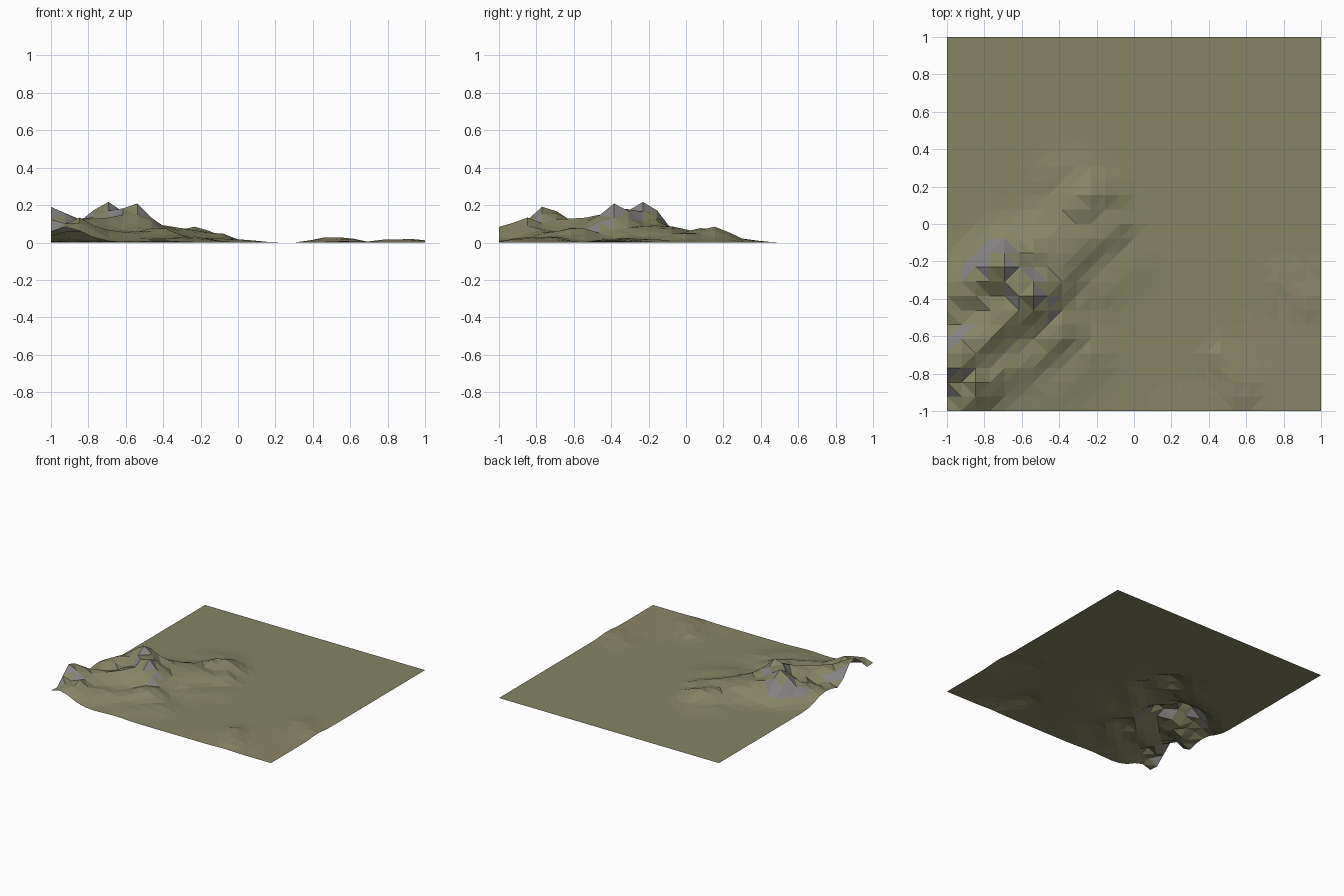
import bpy, bmesh, random
from mathutils import Vector

if "Cube" in bpy.data.objects:
    bpy.data.objects.remove(bpy.data.objects["Cube"])

random.seed(4)
N = 26

# ridges: x1, y1, height1, x2, y2, height2, width
RIDGES = [
    (-1.0, -.75, .20, -.80, -.62, .11, .13),
    (-.80, -.60, .10, -.55, -.40, .175, .15),
    (-.93, -.98, .09, -.85, -.86, .13, .12),
    (-.85, -.86, .09, -.68, -.74, .06, .13),
    (-1.0, -.42, .06, -.72, -.23, .18, .13),
    (-.70, -.22, .18, -.56, -.37, .17, .13),
    (-.65, -.20, .14, -.42, -.10, .08, .14),
    (-.50, -.33, .11, -.32, -.12, .07, .15),
    (-.36, .02, .065, -.24, .14, .083, .13),
    (-.24, .14, .07, -.15, .14, .05, .10),
    (-.30, -.12, .065, -.12, -.02, .055, .11),
    (-.60, -.76, .05, -.40, -.57, .085, .12),
    (-.42, -.86, .025, -.24, -.70, .03, .13),
    (-.18, -.32, .025, .0, -.20, .018, .13),
    (.47, -.72, .03, .57, -.88, .03, .09),
    (.80, -.30, .016, .93, -.40, .02, .10),
    (-.42, .24, .02, -.30, .28, .02, .12),
]


def height(x, y):
    total = 0.0
    p = Vector((x, y))
    for x1, y1, h1, x2, y2, h2, w in RIDGES:
        a, d = Vector((x1, y1)), Vector((x2 - x1, y2 - y1))
        t = min(1, max(0, (p - a).dot(d) / d.length_squared))
        q = (p - a - d * t).length / w
        total += ((h1 + (h2 - h1) * t) * 2.718 ** (-q * q)) ** 4
    return total ** .25


def material(name, rgb):
    m = bpy.data.materials.new(name)
    m.diffuse_color = (*rgb, 1)
    m.use_nodes = True
    m.node_tree.nodes["Principled BSDF"].inputs["Base Color"].default_value = m.diffuse_color
    return m


# faceted height-field sheet
bm = bmesh.new()
bmesh.ops.create_grid(bm, x_segments=N, y_segments=N, size=1)
for v in bm.verts:
    x, y = v.co.x, v.co.y
    z = height(x, y)
    v.co.z = max(0, z * (1 + random.uniform(-.06, .06)))
bmesh.ops.triangulate(bm, faces=bm.faces[:], quad_method='SHORT_EDGE')

# grass everywhere, rock on steep faces, dry earth in the low front corner
bm.normal_update()
for f in bm.faces:
    c = f.calc_center_median()
    if f.normal.z < .75:
        f.material_index = 1
    elif c.x - c.y > 1.15 + random.uniform(-.15, .15):
        f.material_index = 2
    f.smooth = False

mesh = bpy.data.meshes.new("terrain")
bm.to_mesh(mesh)
bm.free()
for m in (material("grass", (.235, .23, .13)),
          material("rock", (.24, .23, .235)),
          material("dry_earth", (.26, .235, .14))):
    mesh.materials.append(m)
terrain = bpy.data.objects.new("terrain", mesh)
bpy.context.collection.objects.link(terrain)
